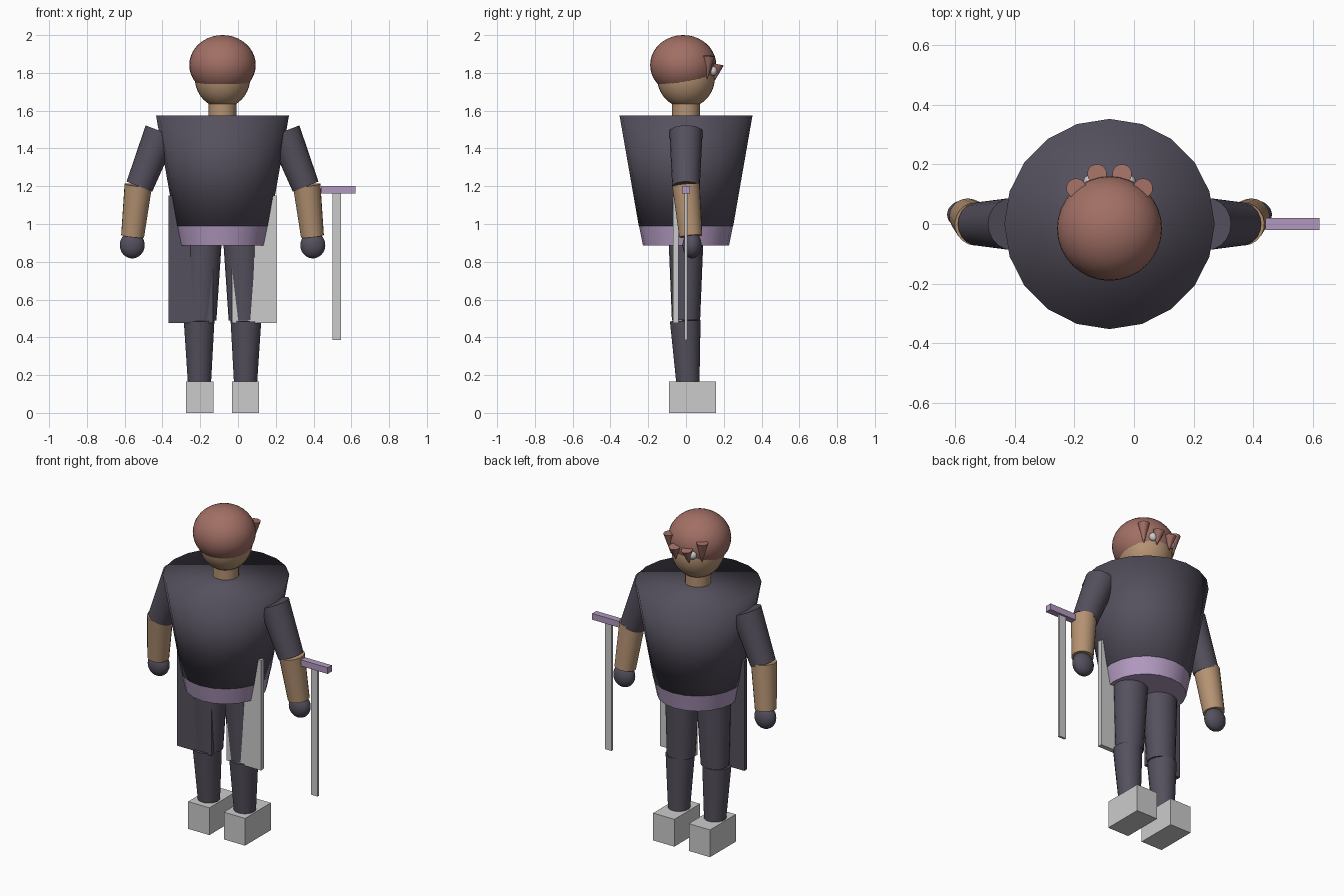
import bpy, bmesh, math
from mathutils import Vector, Matrix

if "Cube" in bpy.data.objects:
    bpy.data.objects.remove(bpy.data.objects["Cube"])

CX = -0.082  # body centre line


def mat(name, c):
    m = bpy.data.materials.new(name)
    m.diffuse_color = (*c, 1)
    m.use_nodes = True
    m.node_tree.nodes["Principled BSDF"].inputs["Base Color"].default_value = m.diffuse_color
    return m


DARK = mat("dark_cloth", (0.09, 0.08, 0.11))
SKIN = mat("skin", (0.46, 0.29, 0.17))
HAIR = mat("hair_brown", (0.36, 0.16, 0.13))
LILAC = mat("lilac", (0.44, 0.32, 0.52))
PALE = mat("pale_cloth", (0.88, 0.87, 0.9))


def finish(bm, name, material=None, smooth=True, angle=40):
    me = bpy.data.meshes.new(name)
    bmesh.ops.recalc_face_normals(bm, faces=bm.faces)
    bm.to_mesh(me)
    bm.free()
    ob = bpy.data.objects.new(name, me)
    bpy.context.collection.objects.link(ob)
    if material:
        me.materials.append(material)
    if smooth:
        bpy.ops.object.select_all(action='DESELECT')
        ob.select_set(True)
        bpy.context.view_layer.objects.active = ob
        bpy.ops.object.shade_smooth_by_angle(angle=math.radians(angle))
    return ob


def box(name, lo, hi, material=None):
    lo, hi = Vector(lo), Vector(hi)
    bm = bmesh.new()
    bmesh.ops.create_cube(bm, size=1, matrix=Matrix.Translation((lo + hi) / 2)
                          @ Matrix.Diagonal((*(hi - lo), 1)))
    return finish(bm, name, material, False)


def limb(name, a, b, ra, rb, material, sides=20, angle=40, scale=(1, 1)):
    # tapered cylinder from a (radius ra) to b (radius rb)
    a, b = Vector(a), Vector(b)
    rot = (b - a).to_track_quat('Z', 'Y').to_matrix().to_4x4()
    bm = bmesh.new()
    bmesh.ops.create_cone(bm, cap_ends=True, segments=sides, radius1=ra, radius2=rb,
                          depth=(b - a).length,
                          matrix=Matrix.Translation((a + b) / 2) @ rot
                          @ Matrix.Diagonal((*scale, 1, 1)))
    return finish(bm, name, material, True, angle)


def ball(name, c, r, material=None, cut=None):
    bm = bmesh.new()
    bmesh.ops.create_uvsphere(bm, u_segments=32, v_segments=20, radius=1,
                              matrix=Matrix.Translation(c) @ Matrix.Diagonal((*r, 1)))
    if cut:
        res = bmesh.ops.bisect_plane(bm, geom=bm.verts[:] + bm.edges[:] + bm.faces[:],
                                     plane_co=cut[0], plane_no=cut[1], clear_inner=True)
        edges = [e for e in res['geom_cut'] if isinstance(e, bmesh.types.BMEdge)]
        bmesh.ops.contextual_create(bm, geom=edges)
    return finish(bm, name, material)


# Head, neck and tilted hair cap
limb("neck", (CX, 0, 1.55), (CX, 0, 1.70), 0.073, 0.073, SKIN)
ball("head", (CX, 0, 1.775), (0.147, 0.153, 0.16), SKIN)
ball("hair_cap", (CX, -0.015, 1.842), (0.176, 0.175, 0.158), HAIR,
     cut=((CX, -0.15, 1.71), (0, -0.186, 0.983)))

# Torso (smooth over the rim) and belt
limb("torso", (CX, 0, 0.99), (CX, 0, 1.575), 0.25, 0.352, DARK, 20, 180)
limb("belt", (CX, 0, 0.887), (CX, 0, 0.992), 0.228, 0.249, LILAC, 20)

for s, side in ((-1, "left"), (1, "right")):
    def P(dx, y, z):
        return (CX + s * dx, y, z)

    # Fringe spikes and eyes
    limb("inner_fringe_" + side, P(0.042, 0.168, 1.845), P(0.045, 0.152, 1.76), 0.033, 0.001, HAIR, 16)
    limb("outer_fringe_" + side, P(0.112, 0.12, 1.89), P(0.105, 0.112, 1.765), 0.033, 0.001, HAIR, 16)
    ball("eye_" + side, P(0.062, 0.143, 1.81), (0.025, 0.022, 0.025), PALE)

    # Arms
    limb("upper_arm_" + side, P(0.325, 0, 1.49), P(0.44, 0, 1.198), 0.088, 0.073, DARK)
    limb("forearm_" + side, P(0.446, 0, 1.205), P(0.476, 0.025, 0.935), 0.073, 0.061, SKIN)
    ball("hand_" + side, P(0.478, 0.032, 0.888), (0.066, 0.05, 0.07), DARK)

    # Legs
    limb("thigh_" + side, P(0.105, 0, 0.92), P(0.115, 0, 0.49), 0.095, 0.077, DARK, scale=(0.97, 1.07))
    limb("shin_" + side, P(0.124, -0.004, 0.488), P(0.122, 0.01, 0.16), 0.082, 0.062, DARK)
    x = CX + s * 0.121
    box("shoe_" + side, (x - 0.072, -0.09, 0), (x + 0.072, 0.16, 0.167))

    # Coat tail panel, one dark and one pale
    x0, x1 = sorted((CX + s * 0.05, CX + s * 0.285))
    box("coat_panel_" + side, (x0, -0.068, 0.477), (x1, -0.04, 1.15), DARK if s < 0 else PALE)

# Sword held point down
box("sword_blade", (0.50, -0.007, 0.385), (0.545, 0.007, 1.195))
box("sword_guard", (0.44, -0.02, 1.162), (0.622, 0.02, 1.2), LILAC)
